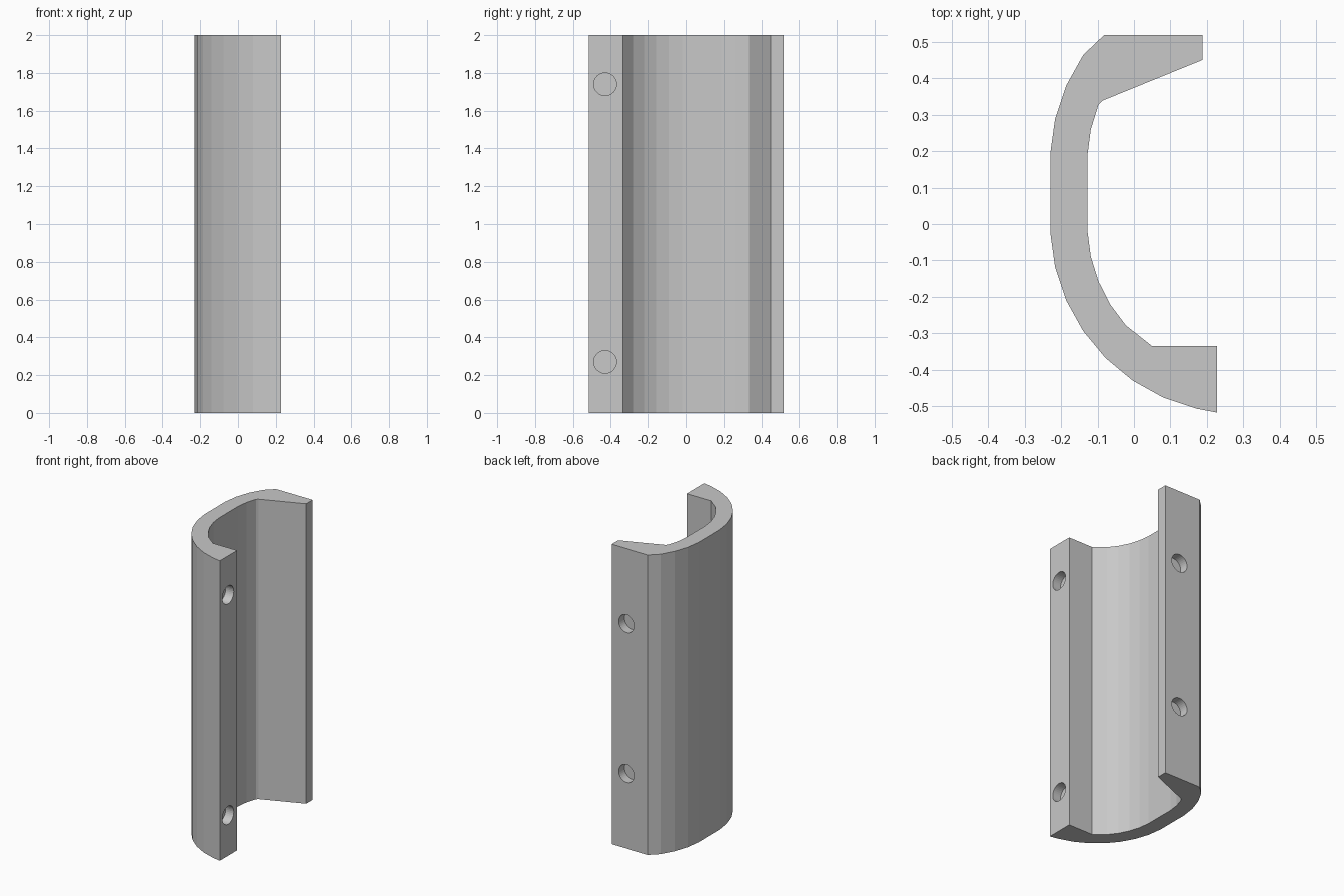
import bpy, bmesh
from math import sin, cos, radians, pi
from mathutils import Matrix, Vector

cube = bpy.data.objects.get("Cube")
if cube:
    bpy.data.objects.remove(cube, do_unlink=True)

HEIGHT = 2.0
AXIS_X, LOW_Y, HIGH_Y = 0.29, 0.0, 0.17   # centres of the two arcs
HOLE_RADIUS, HOLE_DEPTH = 0.06, 0.06

grey = bpy.data.materials.new("plain grey")
grey.use_nodes = True
colour = (0.58, 0.58, 0.58, 1)
grey.diffuse_color = colour
grey.node_tree.nodes["Principled BSDF"].inputs["Base Color"].default_value = colour


def arc(radius, start, step, count, centre_y, side):
    """Points on one arc, counted from the flat middle outwards."""
    angles = [radians(start + step * i) for i in range(count)]
    return [(AXIS_X - radius * cos(a), centre_y + side * radius * sin(a)) for a in angles]


# Cross-section: outer wall upwards, back lip, inner wall downwards, front lip
outer_low = arc(0.52, 2.6, 10.6, 8, LOW_Y, -1)
outer_high = arc(0.52, 2.6, 10.6, 4, HIGH_Y, 1)
inner_low = arc(0.418, 2.5, 9.8, 5, LOW_Y, -1)
inner_high = arc(0.418, 2.5, 9.8, 3, HIGH_Y, 1)
profile = ([(0.228, -0.517)] + outer_low[::-1] + outer_high
           + [(-0.082, 0.518), (0.188, 0.518), (0.188, 0.45), (-0.087, 0.338)]
           + inner_high[::-1] + inner_low
           + [(0.05, -0.335), (0.228, -0.335)])

# Extruded channel body
bm = bmesh.new()
base = bm.faces.new([bm.verts.new((x, y, 0)) for x, y in profile])
top = bmesh.ops.extrude_face_region(bm, geom=[base])["geom"]
bmesh.ops.translate(bm, vec=(0, 0, HEIGHT),
                    verts=[v for v in top if isinstance(v, bmesh.types.BMVert)])
bmesh.ops.recalc_face_normals(bm, faces=bm.faces)
mesh = bpy.data.meshes.new("channel_shell")
bm.to_mesh(mesh)
bm.free()
mesh.materials.append(grey)
shell = bpy.data.objects.new("channel_shell", mesh)
bpy.context.collection.objects.link(shell)

# Blind holes: two in the front lip, two in the flat back
bm = bmesh.new()
holes = [((0.228, -0.43, z), "X") for z in (0.27, 1.74)]
holes += [((0.077, 0.518, z), "Y") for z in (0.5, 1.5)]
for place, axis in holes:
    turn = Matrix.Rotation(pi / 2, 4, "Y" if axis == "X" else "X")
    bmesh.ops.create_cone(bm, cap_ends=True, segments=32, radius1=HOLE_RADIUS,
                          radius2=HOLE_RADIUS, depth=2 * HOLE_DEPTH,
                          matrix=Matrix.Translation(Vector(place)) @ turn)
cutter_mesh = bpy.data.meshes.new("hole_cutter")
bm.to_mesh(cutter_mesh)
bm.free()
cutter_mesh.materials.append(grey)
cutter = bpy.data.objects.new("hole_cutter", cutter_mesh)
cutter.hide_render = True
bpy.context.collection.objects.link(cutter)

cut = shell.modifiers.new("holes", "BOOLEAN")
cut.operation = "DIFFERENCE"
cut.solver = "EXACT"
cut.object = cutter
bpy.context.view_layer.objects.active = shell
bpy.ops.object.modifier_apply(modifier=cut.name)
bpy.data.objects.remove(cutter, do_unlink=True)
